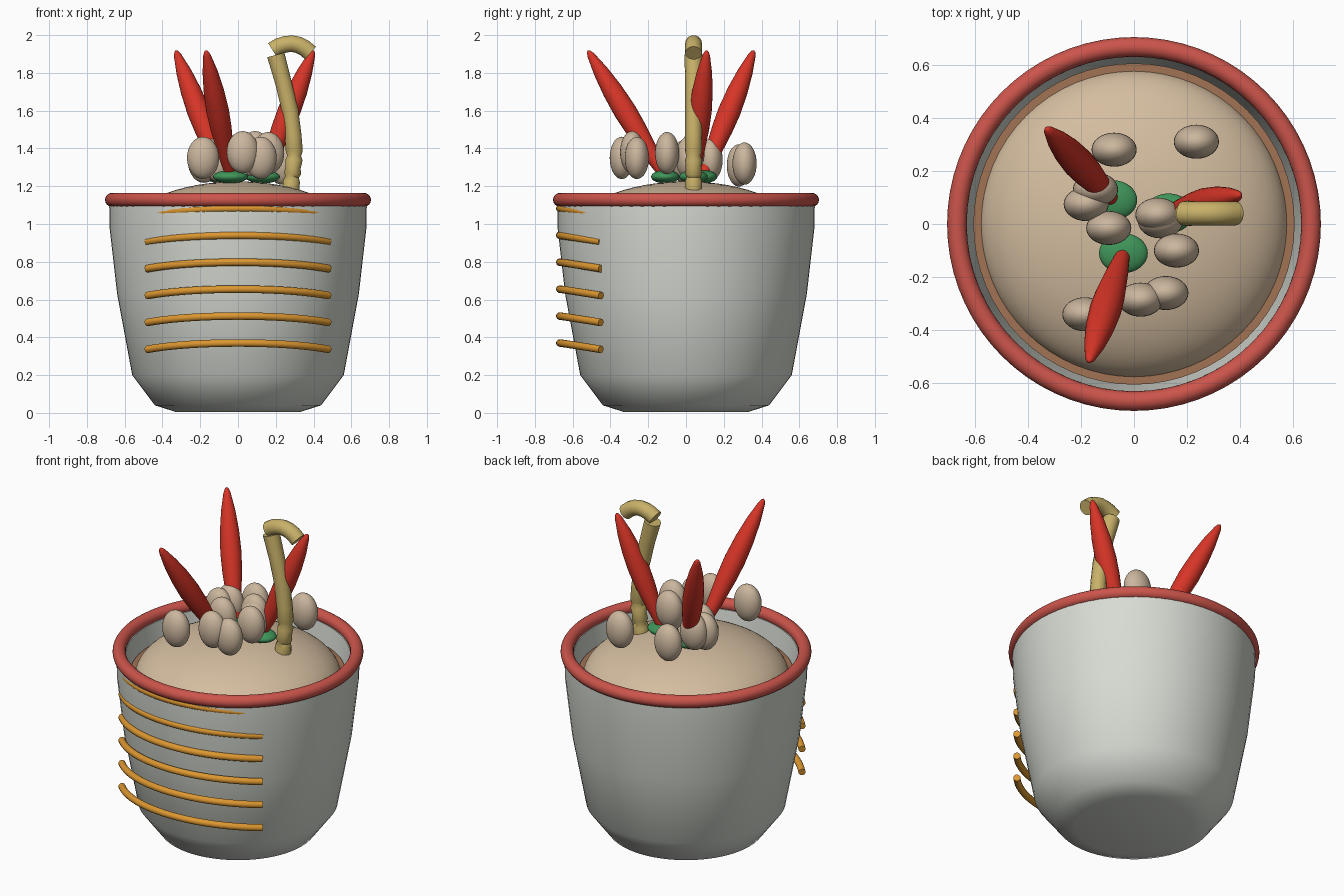
import bpy, bmesh, math
from mathutils import Vector

cube = bpy.data.objects.get("Cube")
if cube:
    bpy.data.objects.remove(cube, do_unlink=True)


def material(name, r, g, b):
    m = bpy.data.materials.new(name)
    m.use_nodes = True
    m.diffuse_color = (r, g, b, 1)
    m.node_tree.nodes["Principled BSDF"].inputs["Base Color"].default_value = (r, g, b, 1)
    return m


WHITE = material("pot_white", 0.68, 0.71, 0.65)
CORAL = material("rim_coral", 0.60, 0.09, 0.07)
SAND = material("mound_sand", 0.66, 0.51, 0.35)
BEIGE = material("egg_beige", 0.60, 0.47, 0.34)
BROWN = material("broth_brown", 0.36, 0.17, 0.09)
RED = material("chili_red", 0.68, 0.035, 0.02)
GREEN = material("cap_green", 0.05, 0.30, 0.10)
GOLD = material("stripe_gold", 0.72, 0.31, 0.03)
STRAW = material("cane_straw", 0.58, 0.44, 0.14)


def finish(obj, name, mat, angle=50):
    obj.name = name
    obj.data.materials.append(mat)
    bpy.ops.object.select_all(action='DESELECT')
    obj.select_set(True)
    bpy.context.view_layer.objects.active = obj
    bpy.ops.object.shade_smooth_by_angle(angle=math.radians(angle))
    return obj


def lathe(name, profile, mat, segments=64):
    """Spin (radius, height) points around z."""
    bm = bmesh.new()
    verts = [bm.verts.new((r, 0, z)) for r, z in profile]
    edges = [bm.edges.new(pair) for pair in zip(verts, verts[1:])]
    bmesh.ops.spin(bm, geom=verts + edges, axis=(0, 0, 1), cent=(0, 0, 0),
                   angle=math.tau, steps=segments)
    bmesh.ops.remove_doubles(bm, verts=bm.verts, dist=0.0005)
    bmesh.ops.recalc_face_normals(bm, faces=bm.faces)
    mesh = bpy.data.meshes.new(name)
    bm.to_mesh(mesh)
    bm.free()
    obj = bpy.data.objects.new(name, mesh)
    bpy.context.collection.objects.link(obj)
    return finish(obj, name, mat)


def ellipsoid(name, loc, size, mat, segments=32):
    bpy.ops.mesh.primitive_uv_sphere_add(segments=segments, ring_count=segments // 2, location=loc)
    obj = bpy.context.object
    obj.scale = size
    return finish(obj, name, mat)


def tube(name, points, radius, mat, widths=None):
    """Round tube along a path, with an optional width factor per point."""
    curve = bpy.data.curves.new(name, 'CURVE')
    curve.dimensions = '3D'
    curve.bevel_depth = radius
    curve.bevel_resolution = 5
    curve.use_fill_caps = True
    spline = curve.splines.new('POLY')
    spline.points.add(len(points) - 1)
    for i, p in enumerate(points):
        spline.points[i].co = (*p, 1)
        spline.points[i].radius = widths[i] if widths else 1
    obj = bpy.data.objects.new(name, curve)
    bpy.context.collection.objects.link(obj)
    bpy.ops.object.select_all(action='DESELECT')
    obj.select_set(True)
    bpy.context.view_layer.objects.active = obj
    bpy.ops.object.convert(target='MESH')
    return finish(bpy.context.object, name, mat)


# Pot with thick wall and hollow inside
lathe("pot", [(0, 0.005), (0.33, 0.005), (0.44, 0.04), (0.56, 0.2), (0.64, 0.63),
              (0.68, 0.98), (0.682, 1.11), (0.63, 1.11), (0.605, 0.95), (0.56, 0.6),
              (0.48, 0.2), (0, 0.1)], WHITE)

# Rolled rim
bpy.ops.mesh.primitive_torus_add(major_radius=0.667, minor_radius=0.037, major_segments=72,
                                 minor_segments=16, location=(0, 0, 1.128))
finish(bpy.context.object, "rim", CORAL)

# Filling: flat broth and domed mound
lathe("broth", [(0, 0.95), (0.605, 0.95), (0.605, 1.0), (0, 1.0)], BROWN)
ellipsoid("mound", (0, 0, 0.97), (0.58, 0.58, 0.255), SAND, 64)

# Raised bowed stripes across the front
for i in range(6):
    arc = []
    for k in range(25):
        t = k / 12 - 1
        a = t * math.radians(46.8)
        r = 0.668 - 0.01 * t * t
        arc.append((r * math.sin(a), -r * math.cos(a), 0.37 + 0.1425 * i - 0.034 * t * t))
    tube(f"stripe_{i + 1}", arc, 0.02, GOLD)

# Chilies leaning outward from flat green caps
CHILI = [(0, 0), (0.026, 0.01), (0.042, 0.18), (0.056, 0.38), (0.06, 0.52), (0.054, 0.68),
         (0.04, 0.83), (0.02, 0.96), (0.01, 0.99), (0, 1)]
chilies = [((-0.04, -0.11), (-0.17, -0.52)),
           ((-0.08, 0.09), (-0.33, 0.36)),
           ((0.13, 0.04), (0.4, 0.11))]
for i, (base, tip) in enumerate(chilies):
    start = Vector((*base, 1.25))
    axis = Vector((*tip, 1.92)) - start
    chili = lathe(f"chili_{i + 1}", [(r, t * axis.length) for r, t in CHILI], RED, 24)
    chili.location = start
    chili.rotation_euler = axis.to_track_quat('Z', 'Y').to_euler()
    ellipsoid(f"green_cap_{i + 1}", start, (0.092, 0.075, 0.035), GREEN)

# Upright eggs scattered on the mound
eggs = [(-0.075, 0.28, 1.31), (0.235, 0.31, 1.32), (-0.18, 0.075, 1.33), (-0.145, 0.13, 1.34),
        (-0.095, -0.015, 1.33), (0.09, 0.035, 1.38), (0.1, 0.01, 1.35), (0.16, -0.1, 1.375),
        (0.12, -0.26, 1.35), (0.025, -0.285, 1.38), (-0.185, -0.34, 1.35)]
for i, spot in enumerate(eggs):
    ellipsoid(f"egg_{i + 1}", spot, (0.085, 0.064, 0.112), BEIGE)

# Cane with pinched joints, and its bent handle
Y = 0.04
stalk = [(0.28, 1.18, 1), (0.283, 1.225, 1), (0.286, 1.25, 0.8), (0.288, 1.265, 1),
         (0.292, 1.3, 0.9), (0.297, 1.34, 1), (0.298, 1.36, 0.8), (0.298, 1.385, 1),
         (0.292, 1.47, 0.98), (0.276, 1.6, 0.97), (0.24, 1.75, 0.97), (0.2, 1.895, 1.05)]
tube("cane_stalk", [(x, Y, z) for x, z, w in stalk], 0.046, STRAW, [w for x, z, w in stalk])
hook = [(0.183, 1.92), (0.215, 1.94), (0.25, 1.951), (0.285, 1.955), (0.32, 1.948),
        (0.352, 1.932), (0.384, 1.905)]
tube("cane_handle", [(x, Y, z) for x, z in hook], 0.045, STRAW)
